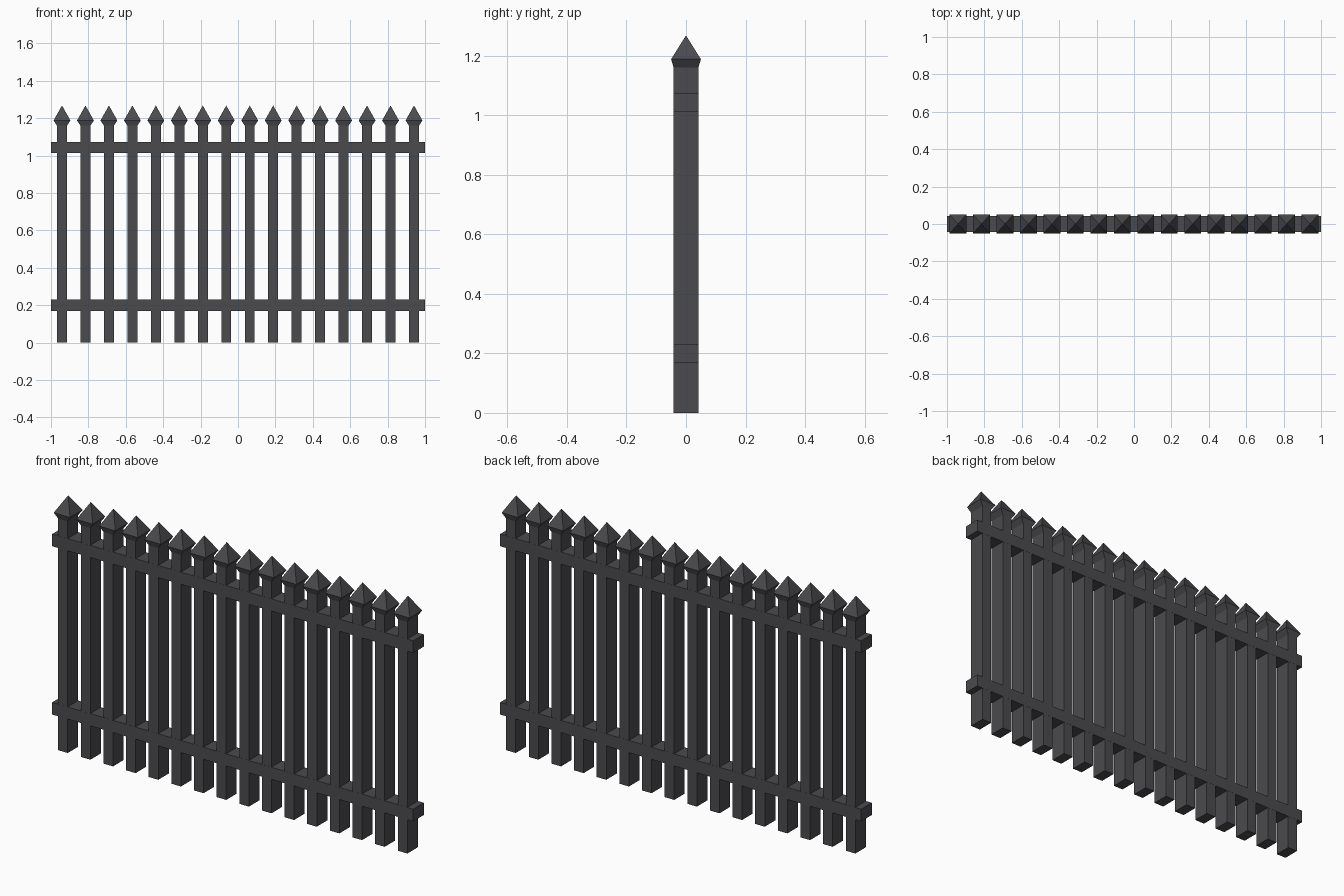
import bpy, bmesh

if "Cube" in bpy.data.objects:
    bpy.data.objects.remove(bpy.data.objects["Cube"])

# Single dark iron colour
iron = bpy.data.materials.new("dark_grey_iron")
iron.diffuse_color = (0.07, 0.069, 0.076, 1.0)
iron.use_nodes = True
iron.node_tree.nodes["Principled BSDF"].inputs["Base Color"].default_value = iron.diffuse_color


def loft(name, sections, x=0.0):
    """Stack of rectangles (half_x, half_y, z); zero half_x closes to a point."""
    bm = bmesh.new()
    rings = []
    for hx, hy, z in sections:
        if hx == 0:
            rings.append([bm.verts.new((0, 0, z))])
        else:
            rings.append([bm.verts.new((sx * hx, sy * hy, z))
                          for sx, sy in ((-1, -1), (1, -1), (1, 1), (-1, 1))])
    bm.faces.new(rings[0][::-1])
    for a, b in zip(rings, rings[1:]):
        for i in range(4):
            j = (i + 1) % 4
            if len(b) == 1:
                bm.faces.new((a[i], a[j], b[0]))
            else:
                bm.faces.new((a[i], a[j], b[j], b[i]))
    if len(rings[-1]) == 4:
        bm.faces.new(rings[-1])
    mesh = bpy.data.meshes.new(name)
    bm.to_mesh(mesh)
    bm.free()
    mesh.materials.append(iron)
    obj = bpy.data.objects.new(name, mesh)
    obj.location.x = x
    bpy.context.collection.objects.link(obj)
    return obj


# Pickets: square bar, flared collar and pyramid point in one piece
COUNT = 16
for n in range(COUNT):
    x = -0.941 + n * 1.882 / (COUNT - 1)
    loft(f"picket_{n + 1}", [(0.0265, 0.0415, 0.0), (0.0265, 0.0415, 1.16),
                             (0.045, 0.05, 1.188), (0, 0, 1.268)], x)

# Horizontal rails, just covering the picket faces
for name, z0 in (("lower_rail", 0.17), ("upper_rail", 1.013)):
    loft(name, [(1.0, 0.042, z0), (1.0, 0.042, z0 + 0.061)])
